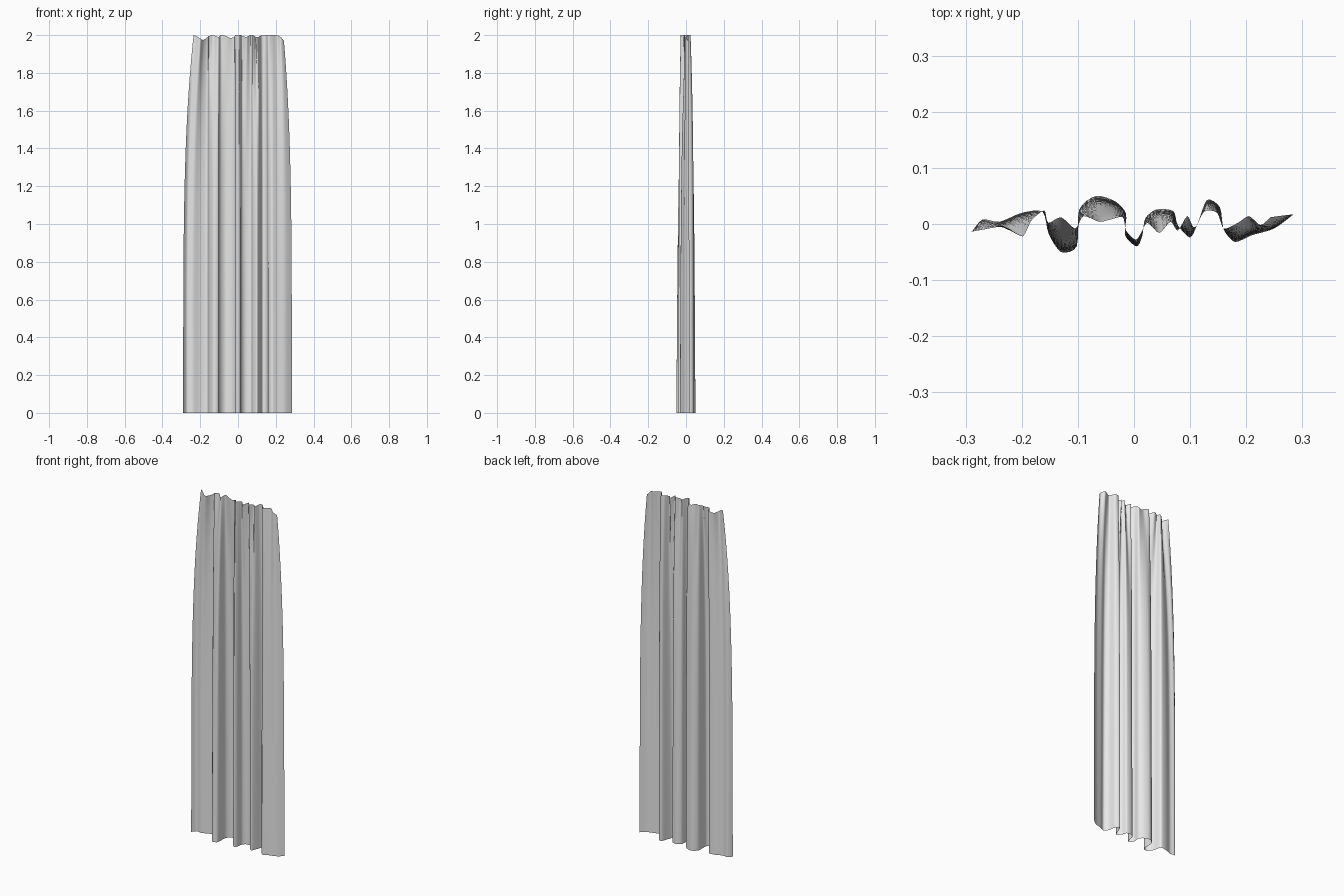
import bpy, bmesh
from mathutils import Vector

# fold outline at the hem (x, y) and at the gathered top (x, y, z), matched point by point
HEM = [(-.29, -.015), (-.27, .008), (-.24, .004), (-.20, .02), (-.163, .022), (-.152, -.018),
       (-.13, -.05), (-.102, -.04), (-.098, .025), (-.068, .05), (-.033, .04), (-.014, .018),
       (-.016, -.02), (.005, -.04), (.015, -.02), (.02, .01), (.04, .026), (.07, .023),
       (.078, -.002), (.10, -.024), (.113, .0), (.13, .043), (.153, .03), (.16, -.01),
       (.18, -.032), (.21, -.02), (.25, -.008), (.285, .018)]
TOP = [(-.235, -.003, 2), (-.22, -.01, 1.995), (-.198, -.022, 1.98), (-.183, .006, 1.975), (-.16, .024, 1.99),
       (-.153, .002, 1.995), (-.13, .012, 2), (-.105, -.008, 1.99), (-.09, .014, 2), (-.062, .004, 1.995),
       (-.042, .008, 1.985), (-.02, .012, 1.99), (-.014, -.012, 2), (.003, -.028, 2), (.013, -.015, 2),
       (.024, .002, 1.995), (.045, -.016, 1.99), (.065, .004, 2), (.078, -.012, 2), (.095, .014, 1.99),
       (.108, -.008, 1.99), (.125, .022, 2), (.148, .02, 2), (.16, -.008, 2),
       (.185, .002, 2), (.205, .014, 2), (.225, -.002, 1.99), (.243, .012, 1.97)]
SUB, ROWS = 4, 32


def spline(points):
    """Smooth curve through the points."""
    p = [Vector(q).to_3d() for q in points]
    p = [p[0]] + p + [p[-1]]
    out = []
    for i in range(1, len(p) - 2):
        a, b, c, d = p[i - 1:i + 3]
        for k in range(SUB):
            t = k / SUB
            m0, m1 = (c - a) * .4, (d - b) * .4
            out.append((2*t**3 - 3*t*t + 1) * b + (t**3 - 2*t*t + t) * m0
                       + (3*t*t - 2*t**3) * c + (t**3 - t*t) * m1)
    return out + [p[-1]]


# curtain sheet: folds blend from hem to gathered top
hem, top = spline(HEM), spline(TOP)
bm = bmesh.new()
grid = []
for r in range(ROWS + 1):
    h = 1 - (1 - r / ROWS) ** 1.5          # rows get denser near the top
    wx, wy = h ** 4, .25 * h + .75 * h ** 5
    grid.append([bm.verts.new((a.x + (b.x - a.x) * wx, a.y + (b.y - a.y) * wy, min(b.z, 2) * h))
                 for a, b in zip(hem, top)])
for lo, hi in zip(grid, grid[1:]):
    for i in range(len(lo) - 1):
        f = bm.faces.new((lo[i], lo[i + 1], hi[i + 1], hi[i]))
        f.smooth = True
mesh = bpy.data.meshes.new("curtain")
bm.to_mesh(mesh)
bm.free()
curtain = bpy.data.objects.new("curtain", mesh)
bpy.context.collection.objects.link(curtain)

# plain pale fabric
fabric = bpy.data.materials.new("pale grey fabric")
fabric.diffuse_color = (.8, .8, .8, 1)
mesh.materials.append(fabric)
